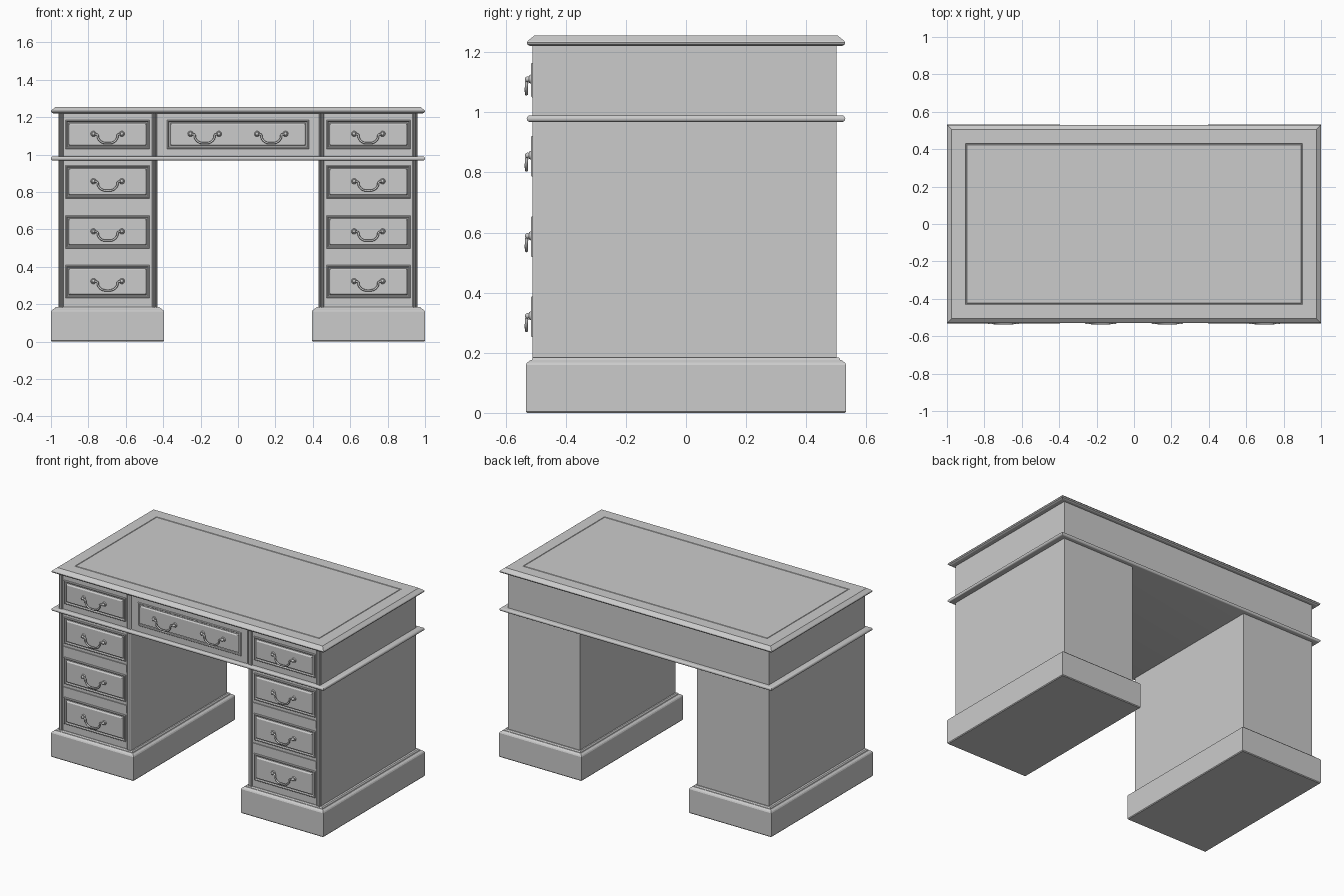
import bpy, bmesh
from math import pi, cos, sin
from mathutils import Matrix

if "Cube" in bpy.data.objects:
    bpy.data.objects.remove(bpy.data.objects["Cube"])


def add_object(name, mesh, loc=(0, 0, 0)):
    ob = bpy.data.objects.new(name, mesh)
    ob.location = loc
    bpy.context.collection.objects.link(ob)
    return ob


def finish(bm, name, smooth=None):
    bmesh.ops.recalc_face_normals(bm, faces=bm.faces)
    me = bpy.data.meshes.new(name)
    bm.to_mesh(me)
    bm.free()
    ob = add_object(name, me)
    if smooth:
        bpy.ops.object.select_all(action='DESELECT')
        ob.select_set(True)
        bpy.context.view_layer.objects.active = ob
        bpy.ops.object.shade_smooth_by_angle(angle=smooth)
    return ob


def stacked(name, a0, a1, b0, b1, profile, front=False, smooth=None):
    """Rectangle lofted through (inset, level) steps, upwards or out of the front."""
    bm = bmesh.new()
    rings = []
    for i, h in profile:
        pts = [(a0 + i, b0 + i), (a1 - i, b0 + i), (a1 - i, b1 - i), (a0 + i, b1 - i)]
        rings.append([bm.verts.new((a, h, b) if front else (a, b, h)) for a, b in pts])
    for r, s in zip(rings, rings[1:]):
        for k in range(4):
            n = (k + 1) % 4
            bm.faces.new((r[k], r[n], s[n], s[k]))
    bm.faces.new(rings[0])
    bm.faces.new(rings[-1])
    return finish(bm, name, smooth)


def box(name, x0, x1, y0, y1, z0, z1):
    return stacked(name, x0, x1, y0, y1, [(0, z0), (0, z1)])


def pilaster(name, x0, x1, z0, z1, reeds=3):
    """Reeded strip on the front, extruded from a scalloped section."""
    bm = bmesh.new()
    w = (x1 - x0) / reeds
    pts = [(x0, -0.495)]
    for r in range(reeds):
        cx = x0 + w * (r + 0.5)
        pts += [(cx - cos(pi * k / 6) * w * 0.48, -0.499 - sin(pi * k / 6) * 0.012)
                for k in range(7)]
    pts.append((x1, -0.495))
    f = bm.faces.new([bm.verts.new((x, y, z0)) for x, y in pts])
    g = bmesh.ops.extrude_face_region(bm, geom=[f])
    bmesh.ops.translate(bm, vec=(0, 0, z1 - z0),
                        verts=[v for v in g['geom'] if isinstance(v, bmesh.types.BMVert)])
    return finish(bm, name, 0.7)


# Handle parts: swan-neck bail, turned knobs and back roses
def make_bail():
    cu = bpy.data.curves.new("bail", 'CURVE')
    cu.dimensions = '3D'
    cu.bevel_depth = 0.0055
    cu.bevel_resolution = 2
    cu.resolution_u = 5
    cu.use_fill_caps = True
    half = [(0.074, -0.527, 0), (0.056, -0.529, -0.001), (0.050, -0.531, -0.022),
            (0.028, -0.531, -0.043)]
    pts = [(-x, y, z) for x, y, z in half] + [(0, -0.531, -0.046)] + half[::-1]
    sp = cu.splines.new('BEZIER')
    sp.bezier_points.add(len(pts) - 1)
    for p, co in zip(sp.bezier_points, pts):
        p.co = co
        p.handle_left_type = p.handle_right_type = 'AUTO'
    tmp = add_object("bail_curve", cu)
    me = bpy.data.meshes.new_from_object(tmp.evaluated_get(bpy.context.evaluated_depsgraph_get()))
    bpy.data.objects.remove(tmp)
    return me


def make_posts():
    bm = bmesh.new()
    rx = Matrix.Rotation(pi / 2, 4, 'X')
    for s in (-1, 1):
        bmesh.ops.create_cone(bm, cap_ends=True, segments=20, radius1=0.016, radius2=0.012,
                              depth=0.008, matrix=Matrix.Translation((s * 0.076, -0.518, 0.003)) @ rx)
        bmesh.ops.create_uvsphere(bm, u_segments=16, v_segments=10, radius=0.009,
                                  matrix=Matrix.Translation((s * 0.076, -0.527, 0.003)))
    me = bpy.data.meshes.new("handle_posts")
    bm.to_mesh(me)
    bm.free()
    return me


bail, posts = make_bail(), make_posts()
for me in (bail, posts):
    for p in me.polygons:
        p.use_smooth = len(p.vertices) < 6


def drawer(name, x0, x1, z0, z1, handles):
    stacked(name, x0, x1, z0, z1,
            [(0, -0.49), (0, -0.508), (0.003, -0.511), (0.007, -0.511), (0.012, -0.504),
             (0.017, -0.504), (0.021, -0.514), (0.024, -0.516)], front=True)
    for hx in handles:
        loc = (hx, 0, (z0 + z1) / 2)
        add_object(name + "_bail", bail, loc)
        add_object(name + "_posts", posts, loc)


# Desk top with bevelled rim and inlaid groove
stacked("desk_top", -1, 1, -0.53, 0.53,
        [(0.012, 1.22), (0.003, 1.225), (0, 1.232), (0.004, 1.238), (0.025, 1.255),
         (0.1, 1.255), (0.102, 1.252), (0.105, 1.252), (0.107, 1.255)])
# Frieze case and half-round waist moulding
box("frieze_case", -0.96, 0.96, -0.502, 0.5, 0.98, 1.222)
r = 0.011
stacked("waist_moulding", -1, 1, -0.53, 0.53,
        [(r - r * cos(t), 0.979 + r * sin(t)) for t in [(-4 + k) * pi / 8 for k in range(9)]],
        smooth=0.7)

for s, side in ((-1, "left"), (1, "right")):
    def span(a, b):
        return (a, b) if s > 0 else (-b, -a)

    px = span(0.43, 0.96)
    # Pedestal and stepped plinth
    box(side + "_pedestal", *px, -0.502, 0.5, 0.15, 0.975)
    stacked(side + "_plinth", *span(0.395, 1.0), -0.533, 0.533,
            [(0.004, 0), (0, 0.005), (0, 0.16), (0.004, 0.167), (0.016, 0.176),
             (0.02, 0.176), (0.022, 0.182), (0.026, 0.185)])
    # Corner pilasters, with thin outer edges flush to the sides
    for z0, z1, level in ((0.18, 0.972, "lower"), (0.986, 1.222, "upper")):
        pilaster(f"{side}_{level}_outer_pilaster", *span(0.933, 0.96), z0, z1)
        pilaster(f"{side}_{level}_inner_pilaster", *span(0.432, 0.46), z0, z1)
    # Rails between drawers
    for zc in (0.72, 0.451):
        box(side + "_rail", *span(0.463, 0.93), -0.508, -0.495, zc - 0.025, zc + 0.025)
    # Drawers
    for n, (z0, z1) in enumerate(((0.232, 0.408), (0.498, 0.674), (0.766, 0.942), (1.03, 1.185))):
        drawer(f"{side}_drawer_{n + 1}", *span(0.472, 0.923), z0, z1, [s * 0.697])

# Centre frieze facing and wide drawer
box("centre_facing", -0.425, 0.425, -0.506, -0.495, 0.986, 1.222)
drawer("centre_drawer", -0.38, 0.38, 1.03, 1.185, [-0.178, 0.178])
